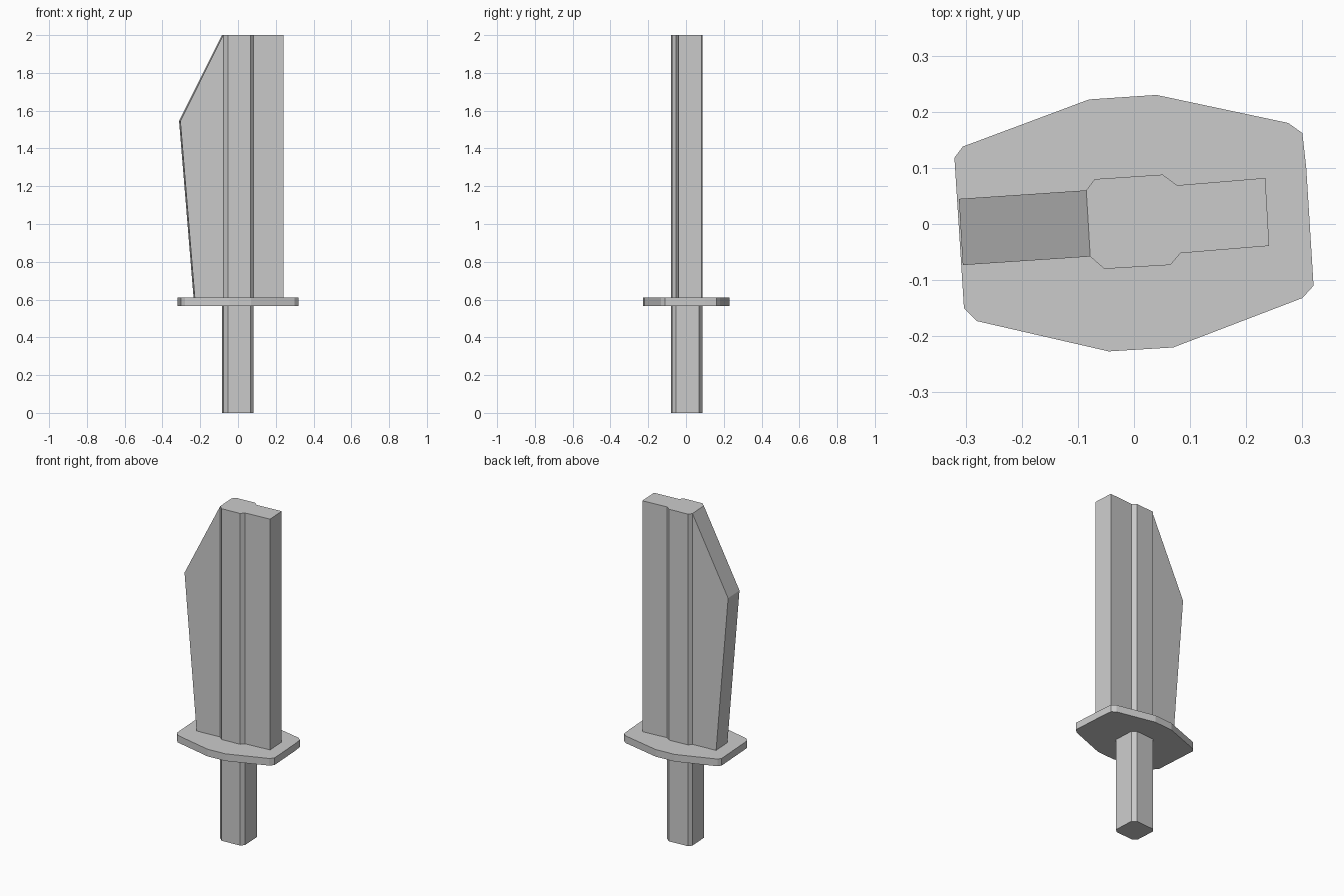
import bpy, bmesh

if "Cube" in bpy.data.objects:
    bpy.data.objects.remove(bpy.data.objects["Cube"])


def loft(name, rings):
    """Closed solid through matching rings of points, listed bottom to top."""
    bm = bmesh.new()
    loops = [[bm.verts.new(p) for p in ring] for ring in rings]
    n = len(loops[0])
    bm.faces.new(loops[0][::-1])
    bm.faces.new(loops[-1])
    for low, high in zip(loops, loops[1:]):
        for i in range(n):
            j = (i + 1) % n
            bm.faces.new((low[i], low[j], high[j], high[i]))
    # Merge collapsed edges, then clean up coplanar faces
    bmesh.ops.remove_doubles(bm, verts=bm.verts[:], dist=0.0005)
    bmesh.ops.dissolve_limit(bm, angle_limit=0.01, verts=bm.verts[:], edges=bm.edges[:])
    bmesh.ops.recalc_face_normals(bm, faces=bm.faces[:])
    mesh = bpy.data.meshes.new(name)
    bm.to_mesh(mesh)
    bm.free()
    obj = bpy.data.objects.new(name, mesh)
    bpy.context.collection.objects.link(obj)
    return obj


def at(outline, z):
    return [(x, y, z) for x, y in outline]


GUARD_LOW, GUARD_TOP = 0.567, 0.61

# Chamfered core section shared by grip and blade, split into front and back
front = [(-0.078, -0.058), (-0.053, -0.080), (0.065, -0.073), (0.083, -0.052)]
back = [(0.077, 0.069), (0.051, 0.088), (-0.070, 0.080), (-0.085, 0.060)]

# Grip
loft("grip", [at(front + back, 0), at(front + back, GUARD_LOW + 0.005)])

# Hand guard
guard = [(0.04, 0.23), (-0.08, 0.222), (-0.305, 0.138), (-0.32, 0.118),
         (-0.303, -0.15), (-0.28, -0.173), (-0.045, -0.227), (0.07, -0.22),
         (0.30, -0.132), (0.32, -0.11), (0.307, 0.10), (0.30, 0.162), (0.275, 0.18)]
loft("hand_guard", [at(guard, GUARD_LOW), at(guard, GUARD_TOP)])


# Blade: core with a straight spine on the right and a shaped edge on the left
def blade_section(reach, z):
    spine = [(0.241, -0.039), (0.234, 0.082)]
    edge = [(x - reach, y - 0.067 * reach) for x, y in (back[-1], front[0])]
    return at(front + spine + back + edge, z)


loft("blade", [blade_section(0.15, GUARD_TOP - 0.005),
               blade_section(0.227, 1.545),
               blade_section(0.0, 2.0)])
